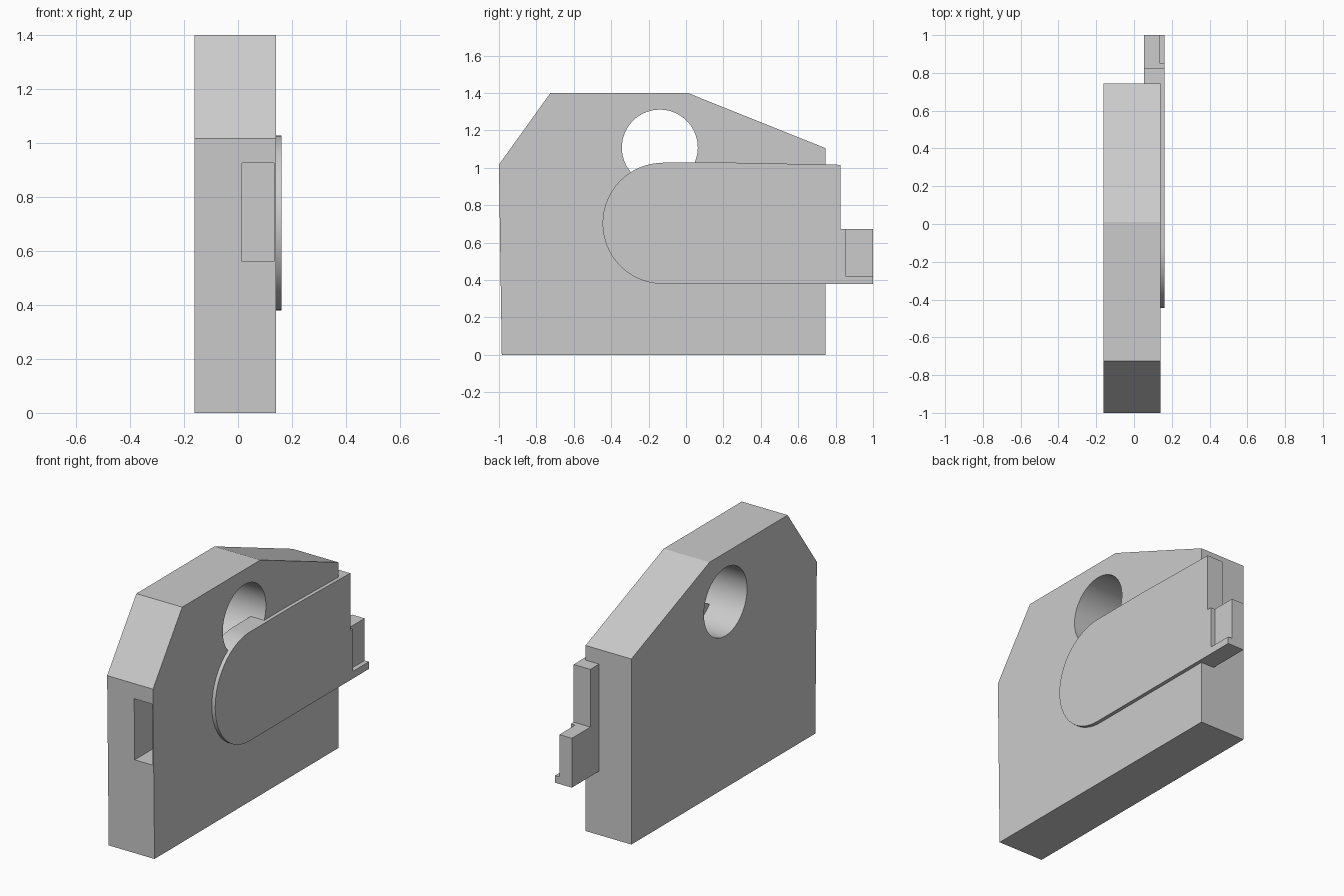
import bpy, bmesh
from math import pi, radians, sin, cos

if "Cube" in bpy.data.objects:
    bpy.data.objects.remove(bpy.data.objects["Cube"])


def plate(name, profile, x0, x1):
    """Extrude a (y, z) outline from x0 to x1."""
    bm = bmesh.new()
    face = bm.faces.new([bm.verts.new((x0, y, z)) for y, z in profile])
    new = bmesh.ops.extrude_face_region(bm, geom=[face])["geom"]
    bmesh.ops.translate(bm, vec=(x1 - x0, 0, 0),
                        verts=[v for v in new if isinstance(v, bmesh.types.BMVert)])
    bmesh.ops.recalc_face_normals(bm, faces=bm.faces)
    mesh = bpy.data.meshes.new(name)
    bm.to_mesh(mesh)
    bm.free()
    obj = bpy.data.objects.new(name, mesh)
    bpy.context.collection.objects.link(obj)
    return obj


def rect(y0, y1, z0, z1):
    return [(y0, z0), (y1, z0), (y1, z1), (y0, z1)]


def arc(cy, cz, r, a0, a1, n):
    return [(cy + r * cos(a0 + (a1 - a0) * i / n), cz + r * sin(a0 + (a1 - a0) * i / n))
            for i in range(n + 1)]


def cut(target, cutter):
    mod = target.modifiers.new("cut", 'BOOLEAN')
    mod.operation, mod.solver, mod.object = 'DIFFERENCE', 'EXACT', cutter
    bpy.context.view_layer.objects.active = target
    bpy.ops.object.modifier_apply(modifier=mod.name)
    bpy.data.objects.remove(cutter)


def smooth(obj):
    bpy.ops.object.select_all(action='DESELECT')
    obj.select_set(True)
    bpy.context.view_layer.objects.active = obj
    bpy.ops.object.shade_smooth_by_angle(angle=radians(20))


# Body plate with clipped top corners
body = plate("body", [(-0.985, 0), (0.745, 0), (0.745, 1.105), (0.01, 1.4),
                      (-0.725, 1.4), (-1, 1.017)], -0.162, 0.14)
# Round hole through the plate
cut(body, plate("hole_cutter", arc(-0.14, 1.108, 0.203, 0, 2 * pi, 64)[:-1], -0.3, 0.3))
# Rectangular pocket in the front edge
cut(body, plate("pocket_cutter", rect(-1.1, -0.7, 0.56, 0.926), 0.015, 0.134))
smooth(body)

# Round-ended sliding bolt with a stepped tail
bolt = plate("bolt", arc(-0.122, 0.703, 0.324, pi / 2, 3 * pi / 2, 32) +
             [(1, 0.379), (1, 0.673), (0.825, 0.673), (0.825, 1.016), (0.27, 1.027)],
             0.052, 0.162)
# Notch on the outer side of the tail, leaving a ledge below
cut(bolt, plate("notch_cutter", rect(0.852, 1.1, 0.422, 0.8), 0.134, 0.3))
smooth(bolt)
